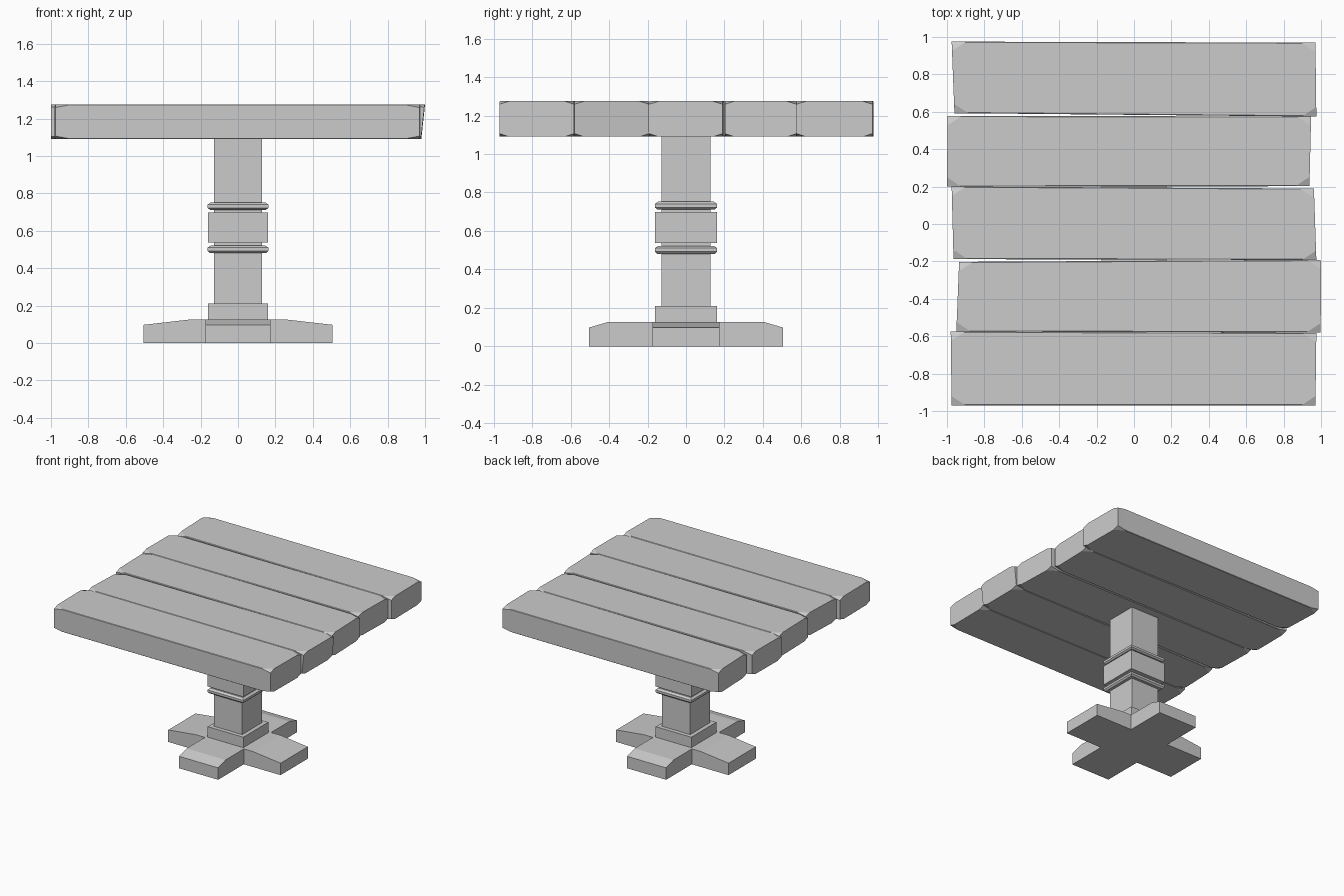
import bpy

if "Cube" in bpy.data.objects:
    bpy.data.objects.remove(bpy.data.objects["Cube"])


def make_mesh(name, verts, faces):
    me = bpy.data.meshes.new(name)
    me.from_pydata(verts, [], faces)
    me.update()
    ob = bpy.data.objects.new(name, me)
    bpy.context.collection.objects.link(ob)
    return ob


def loft(name, sections):
    """Skin a list of equal-length closed rings and cap both ends."""
    n = len(sections[0])
    verts = [v for s in sections for v in s]
    faces = [tuple(reversed(range(n)))]
    for k in range(len(sections) - 1):
        a, b = k * n, (k + 1) * n
        faces += [(a + i, a + (i + 1) % n, b + (i + 1) % n, b + i) for i in range(n)]
    faces.append(tuple(range(len(verts) - n, len(verts))))
    return make_mesh(name, verts, faces)


# Tabletop planks: worn corners at both ends, slightly uneven outlines
Z0, Z1 = 1.09, 1.275


def plank(name, left, right, lean=0.0):
    # left / right: (x at near edge, x at far edge, near y, far y)
    def section(end, inset, cy, cz, tilt):
        xa, xb, ya, yb = end
        ring = [(ya + cy, Z0), (yb - cy, Z0), (yb, Z0 + cz), (yb, Z1 - cz),
                (yb - cy, Z1), (ya + cy, Z1), (ya, Z1 - cz), (ya, Z0 + cz)]
        out = []
        for y, z in ring:
            x = xa + (xb - xa) * (y - ya) / (yb - ya) + inset
            x -= tilt * (Z1 - z) / (Z1 - Z0)
            out.append((x, y, z))
        return out

    loft(name, [section(left, 0, 0.05, 0.016, 0),
                section(left, 0.07, 0.004, 0.003, 0),
                section(right, -0.07, 0.004, 0.003, lean),
                section(right, 0, 0.05, 0.016, lean)])


plank("plank_1", (-0.975, -0.98, -0.97, -0.575), (0.97, 0.975, -0.97, -0.582))
plank("plank_2", (-0.95, -0.935, -0.575, -0.202), (0.998, 1.0, -0.58, -0.192), 0.02)
plank("plank_3", (-0.965, -0.975, -0.188, 0.2), (0.975, 0.962, -0.192, 0.19))
plank("plank_4", (-1.0, -0.997, 0.2, 0.578), (0.938, 0.947, 0.202, 0.575))
plank("plank_5", (-0.96, -0.975, 0.592, 0.975), (0.975, 0.97, 0.575, 0.97))

# Square pedestal with collar, centre block and two moulded rings
profile = [(0.16, 0.12), (0.16, 0.21), (0.127, 0.21),
           (0.127, 0.48), (0.15, 0.48), (0.162, 0.492), (0.162, 0.51), (0.145, 0.522),
           (0.127, 0.522), (0.127, 0.537), (0.16, 0.537), (0.16, 0.698),
           (0.127, 0.698), (0.127, 0.712), (0.15, 0.712), (0.162, 0.722),
           (0.162, 0.74), (0.145, 0.752), (0.127, 0.752), (0.127, 1.095)]
loft("pedestal", [[(-r, -r, z), (r, -r, z), (r, r, z), (-r, r, z)] for r, z in profile])

# Cross-shaped foot
W, H, L, TIP = 0.175, 0.125, 0.505, 0.097
x_arm = [(-L, 0), (L, 0), (L, TIP), (0.26, H), (-0.26, H), (-L, TIP)]
loft("foot_cross_beam", [[(x, y, z) for x, z in x_arm] for y in (W, -W)])
y_arm = [(W, 0), (L, 0), (L, TIP), (0.41, H), (W, H)]
for name, s in (("foot_back", 1), ("foot_front", -1)):
    loft(name, [[(x, s * y, z) for y, z in y_arm] for x in (-W * s, W * s)])
